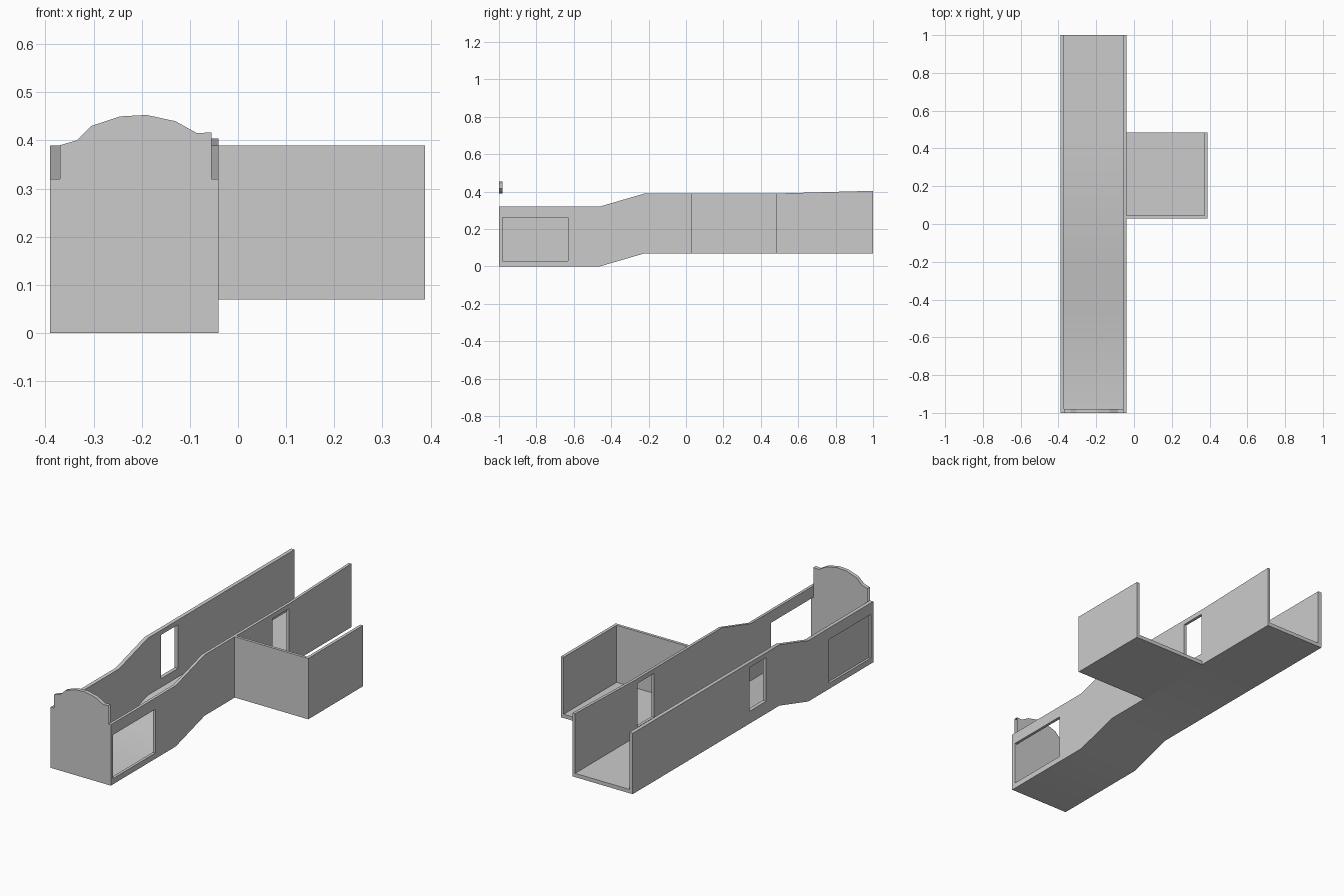
import bpy, bmesh

if "Cube" in bpy.data.objects:
    bpy.data.objects.remove(bpy.data.objects["Cube"])

XL, XR = -0.39, -0.04          # corridor outer faces
IL, IR = -0.37, -0.055         # corridor inner faces
FLOOR = 0.02                   # floor thickness


def finish(name, bm):
    bmesh.ops.recalc_face_normals(bm, faces=bm.faces)
    mesh = bpy.data.meshes.new(name)
    bm.to_mesh(mesh)
    bm.free()
    obj = bpy.data.objects.new(name, mesh)
    bpy.context.collection.objects.link(obj)
    return obj


def box(name, lo, hi):
    bm = bmesh.new()
    bmesh.ops.create_cube(bm, size=1)
    for v in bm.verts:
        v.co = [(a + b) / 2 + c * (b - a) for a, b, c in zip(lo, hi, v.co)]
    return finish(name, bm)


def cut(obj, lo, hi):
    cutter = box("opening_cutter", lo, hi)
    cutter.hide_render = True
    mod = obj.modifiers.new("opening", 'BOOLEAN')
    mod.operation = 'DIFFERENCE'
    mod.solver = 'EXACT'
    mod.object = cutter
    bpy.context.view_layer.objects.active = obj
    bpy.ops.object.modifier_apply(modifier=mod.name)
    bpy.data.objects.remove(cutter)


# Corridor: U-shaped section lofted along y, rising over a ramp
# stations: y, base height, extra height of right wall
stations = [(-1, 0, 0), (-0.46, 0, 0), (-0.22, 0.07, 0), (0.5, 0.07, 0), (1, 0.07, 0.014)]
bm = bmesh.new()
rings = []
for y, z, extra in stations:
    t = z + 0.32
    section = [(XL, z), (XR, z), (XR, t + extra), (IR, t + extra),
               (IR, z + FLOOR), (IL, z + FLOOR), (IL, t), (XL, t)]
    rings.append([bm.verts.new((x, y, h)) for x, h in section])
for a, b in zip(rings, rings[1:]):
    for i in range(8):
        j = (i + 1) % 8
        bm.faces.new((a[i], a[j], b[j], b[i]))
bm.faces.new(rings[0])
bm.faces.new(rings[-1])
corridor = finish("corridor", bm)

# Openings: right window, recessed left window, two doorways
cut(corridor, (-0.10, -0.98, 0.03), (0, -0.63, 0.26))
cut(corridor, (-0.45, -0.98, 0.03), (-0.378, -0.63, 0.26))
cut(corridor, (-0.45, -0.11, 0.135), (-0.33, 0.03, 0.365))
cut(corridor, (-0.10, 0.345, 0.135), (0, 0.48, 0.365))

bpy.ops.object.select_all(action='DESELECT')
corridor.select_set(True)
bpy.context.view_layer.objects.active = corridor
bpy.ops.object.shade_smooth_by_angle(angle=0.5)

# Arched front panel, open at its sides
arch = [(IL, 0.39), (-0.335, 0.40), (-0.305, 0.43), (-0.245, 0.45), (-0.19, 0.453),
        (-0.13, 0.44), (-0.085, 0.415), (IR, 0.417)]
outline = [(IL, FLOOR)] + arch + [(IR, FLOOR)]
bm = bmesh.new()
front, back = [[bm.verts.new((x, y, z)) for x, z in outline] for y in (-1, -0.98)]
bm.faces.new(front)
bm.faces.new(back)
for i in range(1, len(arch)):
    bm.faces.new((front[i], front[i + 1], back[i + 1], back[i]))
finish("arched_front_panel", bm)

# Side room, open at the back
box("side_room_floor", (XR, 0.03, 0.07), (0.388, 0.485, 0.07 + FLOOR))
box("side_room_front_wall", (XR, 0.03, 0.07 + FLOOR), (0.388, 0.045, 0.39))
box("side_room_outer_wall", (0.372, 0.045, 0.07 + FLOOR), (0.388, 0.485, 0.39))
